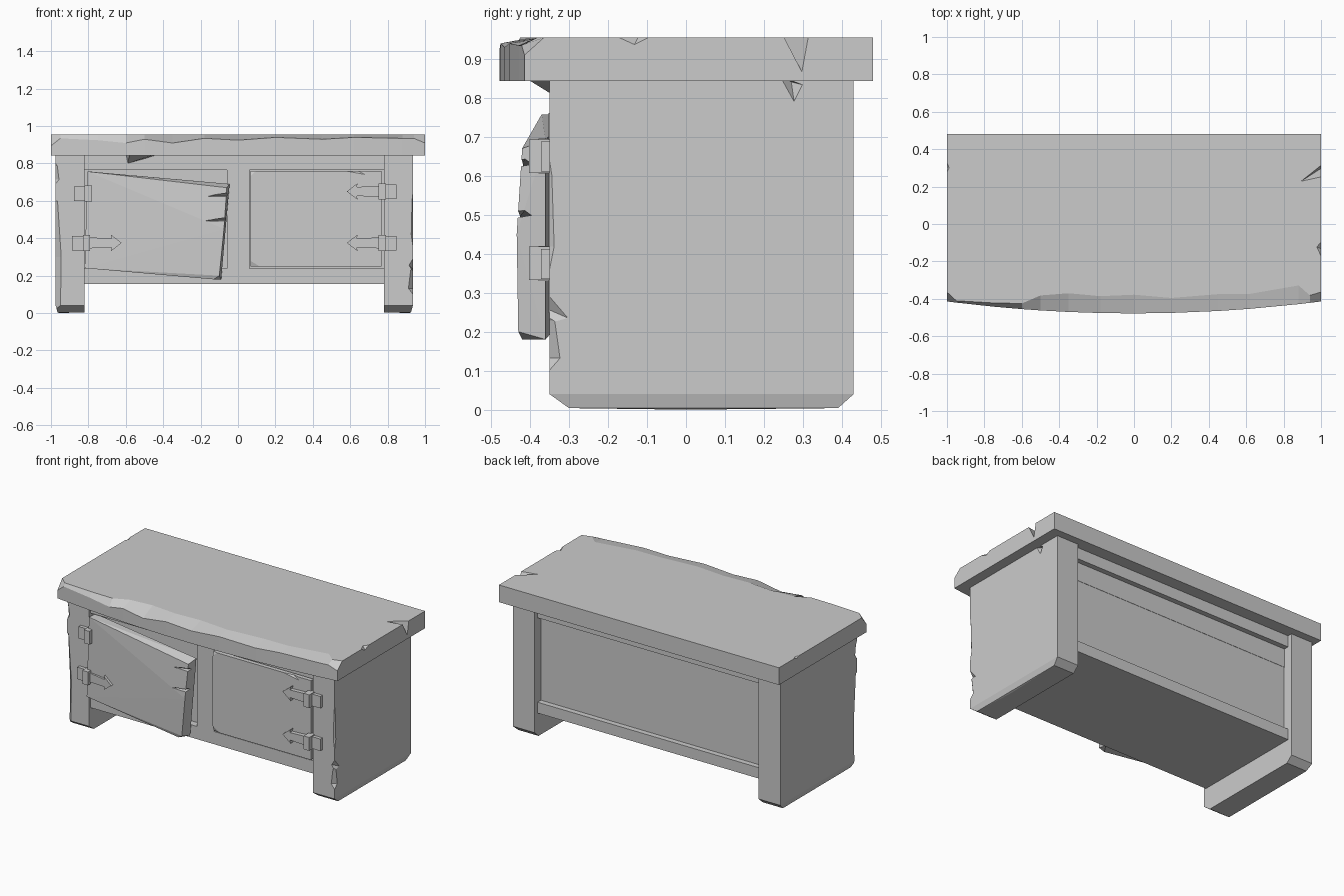
import bpy
import bmesh
from math import radians
from itertools import product

if "Cube" in bpy.data.objects:
    bpy.data.objects.remove(bpy.data.objects["Cube"], do_unlink=True)

grey = bpy.data.materials.new("plain_grey")
grey.use_nodes = True
GREY = (0.6, 0.6, 0.6, 1)
grey.diffuse_color = GREY
grey.node_tree.nodes["Principled BSDF"].inputs["Base Color"].default_value = GREY


def finish(name, bm):
    bmesh.ops.recalc_face_normals(bm, faces=bm.faces)
    mesh = bpy.data.meshes.new(name)
    bm.to_mesh(mesh)
    bm.free()
    mesh.materials.append(grey)
    obj = bpy.data.objects.new(name, mesh)
    bpy.context.collection.objects.link(obj)
    return obj


def solid(name, points):
    """Flat-faced convex block around the points."""
    bm = bmesh.new()
    verts = [bm.verts.new(p) for p in points]
    hull = bmesh.ops.convex_hull(bm, input=verts)
    spare = {v for v in hull["geom_interior"] if isinstance(v, bmesh.types.BMVert)}
    bmesh.ops.delete(bm, geom=list(spare), context="VERTS")
    bmesh.ops.dissolve_limit(bm, angle_limit=radians(0.5), verts=bm.verts, edges=bm.edges)
    return finish(name, bm)


def box(name, x, y, z):
    return solid(name, list(product(x, y, z)))


def notch(obj, points):
    """Carve a convex chip out of a part."""
    cutter = solid("chip_cutter", points)
    cutter.hide_render = True
    mod = obj.modifiers.new("chip", "BOOLEAN")
    mod.operation = "DIFFERENCE"
    mod.solver = "EXACT"
    mod.object = cutter
    bpy.context.view_layer.objects.active = obj
    bpy.ops.object.modifier_apply(modifier=mod.name)
    bpy.data.objects.remove(cutter, do_unlink=True)


def edge_chip(obj, x, y, z_low, z_high, dx, dy):
    """Chip a vertical edge: dx and dy point into the wood."""
    ox, oy = x - dx * 0.4, y - dy * 0.4
    low = z_low + (z_high - z_low) * 0.3
    high = z_low + (z_high - z_low) * 0.7
    notch(obj, [(ox, oy, z_low), (ox, oy, z_high), (x + dx, oy, low),
                (ox, y + dy, low), (x + dx * 0.7, oy, high), (ox, y + dy * 0.7, high)])


# Worn, bowed table top: (x, chip depth, chip drop) along the front edge
BOTTOM, TOP, BACK = 0.843, 0.954, 0.48
wear = [(-1, 0.05, 0.06), (-0.95, 0.01, 0.02), (-0.75, 0.02, 0.03),
        (-0.6, 0.03, 0.045), (-0.5, 0.08, 0.025), (-0.35, 0.1, 0.045),
        (-0.18, 0.09, 0.02), (0, 0.1, 0.03), (0.2, 0.08, 0.015),
        (0.45, 0.09, 0.025), (0.62, 0.08, 0.015), (0.88, 0.1, 0.02),
        (0.94, 0.04, 0.02), (1, 0.05, 0.045)]
bm = bmesh.new()
rings = []
for x, depth, drop in wear:
    front = -0.478 + 0.064 * x * x
    section = [(BACK, BOTTOM), (front, BOTTOM), (front, TOP - drop),
               (front + depth, TOP), (BACK, TOP)]
    rings.append([bm.verts.new((x, y, z)) for y, z in section])
for a, b in zip(rings, rings[1:]):
    for i in range(len(a)):
        j = (i + 1) % len(a)
        bm.faces.new((a[i], a[j], b[j], b[i]))
bm.faces.new(rings[0])
bm.faces.new(rings[-1])
top = finish("table_top", bm)

# Chips along the ends of the top
notch(top, [(0.88, 0.22, 0.965), (1.03, 0.34, 0.97), (1.03, 0.25, 0.97), (1.02, 0.31, 0.85)])
notch(top, [(0.97, -0.12, 0.96), (1.02, -0.25, 0.97), (1.02, -0.04, 0.97), (1.02, -0.14, 0.92)])
notch(top, [(-0.98, 0.3, 0.96), (-1.02, 0.2, 0.97), (-1.02, 0.42, 0.97), (-1.02, 0.3, 0.93)])

# Splinter hanging under the front edge
solid("front_splinter", [(-0.6, -0.33, 0.85), (-0.42, -0.33, 0.85), (-0.58, -0.4, 0.843),
                         (-0.46, -0.4, 0.843), (-0.59, -0.35, 0.825), (-0.59, -0.33, 0.8),
                         (-0.5, -0.33, 0.825)])


def side_panel(name, outer, inner):
    sign = 1 if outer > inner else -1
    pts = list(product((outer, inner), (-0.35, 0.43), (0.04, BOTTOM)))
    pts += list(product((outer - sign * 0.01, inner), (-0.3, 0.39), (0.004,)))
    pts += [(outer - sign * 0.02, 0, 0)]
    return solid(name, pts)


# Side panels, which are also the feet
left_side = side_panel("left_side_panel", 0.935, 0.78)
right_side = side_panel("right_side_panel", -0.975, -0.82)
edge_chip(left_side, 0.935, -0.35, 0.06, 0.3, -0.04, 0.045)
edge_chip(left_side, 0.935, -0.35, 0.28, 0.74, -0.015, 0.02)
notch(left_side, [(0.945, -0.37, 0.2), (0.945, -0.37, 0.33), (0.945, -0.28, 0.225),
                  (0.91, -0.36, 0.26)])
notch(left_side, [(0.945, 0.23, 0.86), (0.945, 0.31, 0.83), (0.945, 0.28, 0.77),
                  (0.91, 0.27, 0.84)])
# Long worn corner on the other panel, with a chip nearer the top
notch(right_side, [(x, y, z) for z, d in ((-0.01, 0.035), (0.3, 0.04), (0.6, 0.02))
                   for x, y in ((-0.985, -0.36), (-0.975 + d, -0.36), (-0.985, -0.35 + d))])
edge_chip(right_side, -0.975, -0.35, 0.66, 0.84, 0.03, 0.03)

# Carcass between the sides
SPAN = (-0.83, 0.79)
box("floor_board", SPAN, (-0.33, 0.4), (0.155, 0.2))
box("front_backing", SPAN, (-0.29, -0.27), (0.18, BOTTOM))
box("front_top_rail", SPAN, (-0.335, -0.28), (0.765, BOTTOM))
box("front_bottom_rail", SPAN, (-0.335, -0.28), (0.155, 0.237))
box("centre_stile", (-0.058, 0.062), (-0.335, -0.28), (0.23, 0.78))
box("back_panel", SPAN, (0.34, 0.365), (0.18, BOTTOM))
box("back_upper_strip", SPAN, (0.35, 0.367), (0.65, 0.775))
box("back_top_rail", SPAN, (0.35, 0.4), (0.77, BOTTOM))
box("back_bottom_rail", SPAN, (0.35, 0.4), (0.155, 0.225))

# Closed door on the model's left
door = box("left_door", (0.066, 0.768), (-0.352, -0.28), (0.248, 0.76))
notch(door, [(0.05, -0.37, 0.77), (0.05, -0.37, 0.66), (0.17, -0.37, 0.77),
             (0.05, -0.335, 0.77)])
notch(door, [(0.05, -0.37, 0.24), (0.05, -0.37, 0.34), (0.22, -0.37, 0.24),
             (0.05, -0.335, 0.24)])
notch(door, [(0.32, -0.37, 0.78), (0.78, -0.37, 0.78), (0.76, -0.37, 0.7), (0.6, -0.335, 0.78)])

# Sagging, half-open door on the model's right
hanging = solid("right_door", [
    (-0.805, -0.37, 0.757), (-0.8, -0.31, 0.757), (-0.82, -0.372, 0.24), (-0.82, -0.31, 0.24),
    (-0.06, -0.42, 0.67), (-0.045, -0.36, 0.69), (-0.1, -0.43, 0.2), (-0.09, -0.36, 0.18),
    (-0.13, -0.42, 0.18), (-0.3, -0.4, 0.7), (-0.075, -0.434, 0.45)])
for z, length in ((0.63, 0.14), (0.5, 0.12)):
    notch(hanging, [(-0.04, -0.46, z + 0.012), (-0.04, -0.46, z - 0.012), (-0.04, -0.39, z),
                    (-0.08 - length, -0.43, z - 0.01), (-0.04, -0.41, z + 0.015)])


def hinge(name, x, z, direction, lean=0.0, strap=True):
    """Knuckle and plate, with an arrow-headed strap over the door."""
    box(name + "_knuckle", sorted((x, x + direction * 0.04)), (-0.402, -0.34),
        (z - 0.043, z + 0.043))
    box(name + "_plate", sorted((x, x - direction * 0.058)), (-0.372, -0.34),
        (z - 0.04, z + 0.037))
    if not strap:
        return
    outline = [(0.02, 0.03), (0.155, 0.024), (0.15, 0.045), (0.208, 0)]
    outline += [(d, -h) for d, h in reversed(outline[:-1])]
    bm = bmesh.new()
    verts = [bm.verts.new((x + direction * d, -0.378 - lean * d, z + h)) for d, h in outline]
    face = bm.faces.new(verts)
    made = bmesh.ops.extrude_face_region(bm, geom=[face])["geom"]
    moved = [v for v in made if isinstance(v, bmesh.types.BMVert)]
    bmesh.ops.translate(bm, vec=(0, 0.03, 0), verts=moved)
    finish(name + "_strap", bm)


hinge("left_upper_hinge", 0.79, 0.65, -1)
hinge("left_lower_hinge", 0.79, 0.375, -1)
hinge("right_upper_hinge", -0.82, 0.64, 1, strap=False)
hinge("right_lower_hinge", -0.83, 0.375, 1, lean=0.13)
